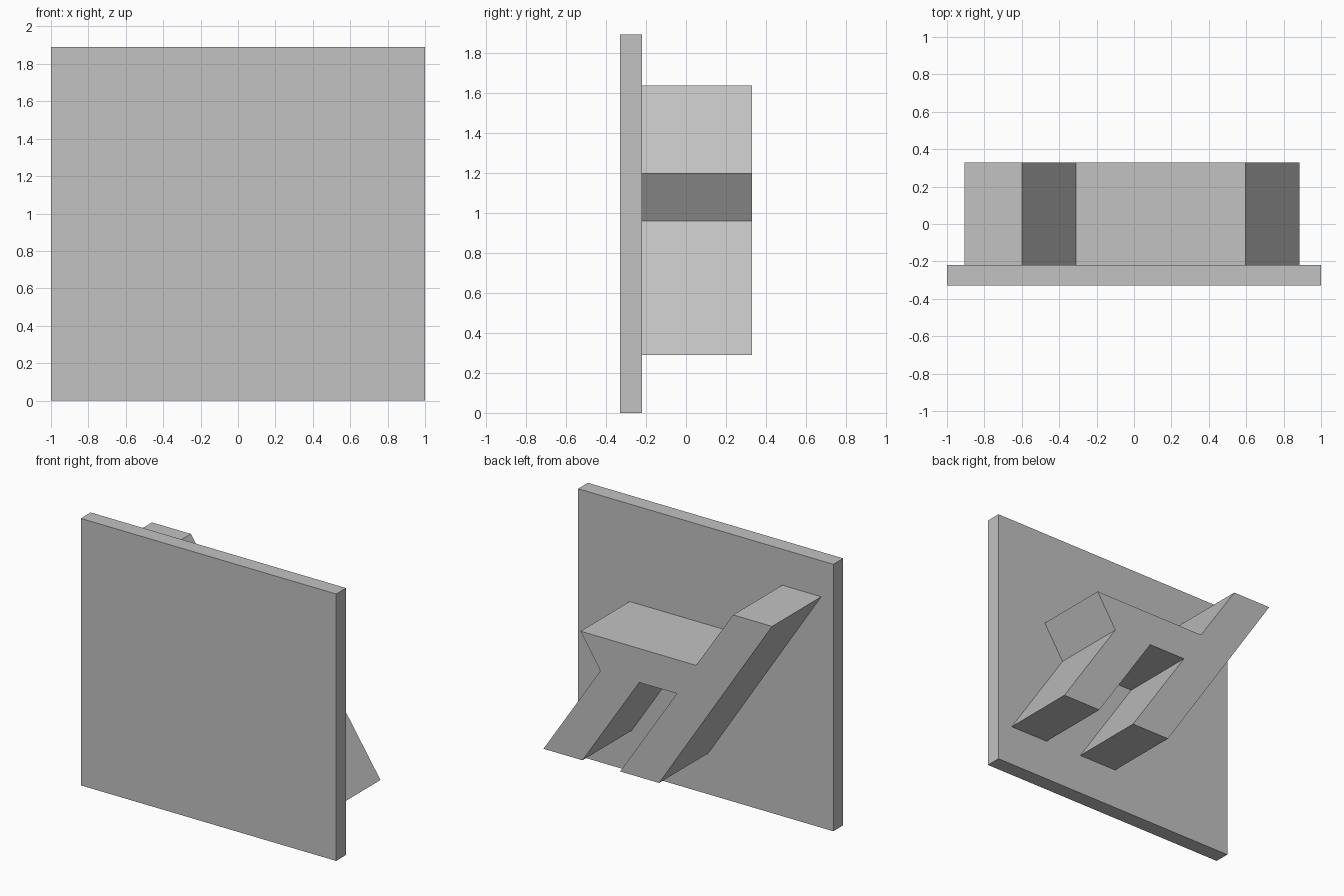
import bpy
import bmesh

cube = bpy.data.objects.get("Cube")
if cube:
    bpy.data.objects.remove(cube, do_unlink=True)

grey = bpy.data.materials.new("light grey")
grey.use_nodes = True
colour = (0.54, 0.54, 0.54, 1)
grey.diffuse_color = colour
grey.node_tree.nodes["Principled BSDF"].inputs["Base Color"].default_value = colour


def extrude_profile(name, profile, y_front, y_back):
    """Extrude an x-z outline along y into a flat-shaded solid."""
    bm = bmesh.new()
    face = bm.faces.new([bm.verts.new((x, y_front, z)) for x, z in profile])
    result = bmesh.ops.extrude_face_region(bm, geom=[face])
    verts = [v for v in result["geom"] if isinstance(v, bmesh.types.BMVert)]
    bmesh.ops.translate(bm, verts=verts, vec=(0, y_back - y_front, 0))
    bmesh.ops.recalc_face_normals(bm, faces=bm.faces)
    mesh = bpy.data.meshes.new(name)
    bm.to_mesh(mesh)
    bm.free()
    mesh.materials.append(grey)
    obj = bpy.data.objects.new(name, mesh)
    bpy.context.collection.objects.link(obj)
    return obj


# Square front panel
extrude_profile("panel", [(-1, 0), (1, 0), (1, 1.89), (-1, 1.89)], -0.33, -0.22)

# Slanted two-legged bracket: long bar, short leg and shoulder in one outline
TOP, SHOULDER, CROTCH, FOOT = 1.635, 1.2, 0.96, 0.29
bracket = [
    (-0.905, TOP), (-0.6, TOP),
    (-0.31, SHOULDER), (0.595, SHOULDER),
    (0.44, CROTCH), (0.885, FOOT), (0.58, FOOT),
    (0.135, CROTCH), (-0.16, CROTCH),
    (0.285, FOOT), (-0.02, FOOT),
]
extrude_profile("bracket", bracket, -0.22, 0.33)
